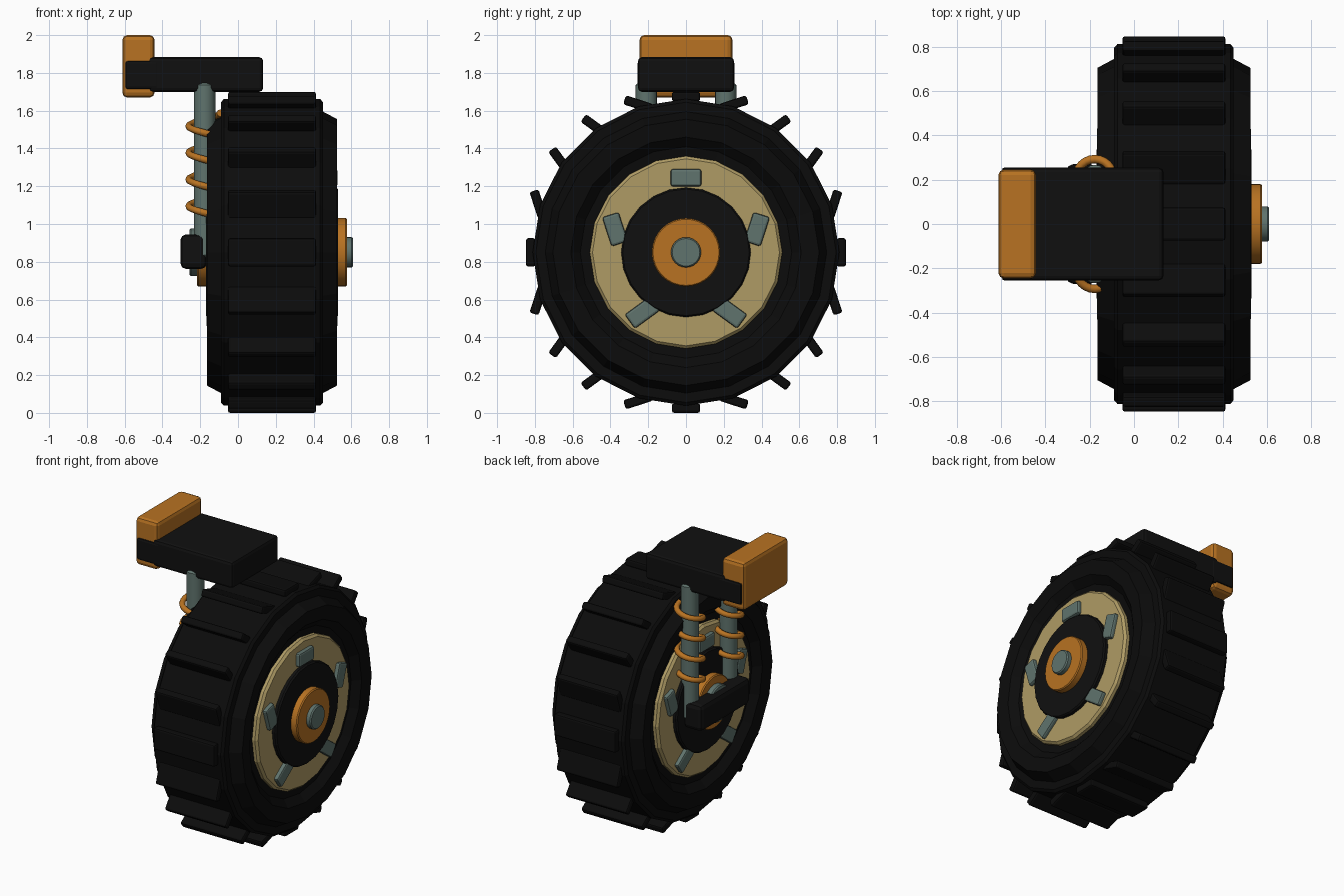
import bpy, bmesh, math
from mathutils import Matrix, Vector

if "Cube" in bpy.data.objects:
    bpy.data.objects.remove(bpy.data.objects["Cube"])

CX, CZ = 0.18, 0.85          # wheel centre


def mat(name, c):
    m = bpy.data.materials.new(name)
    m.diffuse_color = (*c, 1)
    m.use_nodes = True
    m.node_tree.nodes["Principled BSDF"].inputs["Base Color"].default_value = m.diffuse_color
    return m


RUBBER = mat("black rubber", (0.0035, 0.0035, 0.0035))
BLACK = mat("black metal", (0.005, 0.005, 0.005))
SAND = mat("sand", (0.43, 0.33, 0.13))
ORANGE = mat("orange", (0.48, 0.17, 0.016))
STEEL = mat("grey green steel", (0.115, 0.172, 0.153))


def finish(name, bm, material, smooth=None):
    bmesh.ops.recalc_face_normals(bm, faces=bm.faces)
    me = bpy.data.meshes.new(name)
    bm.to_mesh(me)
    bm.free()
    me.materials.append(material)
    ob = bpy.data.objects.new(name, me)
    bpy.context.collection.objects.link(ob)
    if smooth:
        bpy.ops.object.select_all(action='DESELECT')
        ob.select_set(True)
        bpy.context.view_layer.objects.active = ob
        bpy.ops.object.shade_smooth_by_angle(angle=math.radians(smooth))
    return ob


def box(name, lo, hi, material, bevel=0.02, turn=0.0, segments=2):
    """Bevelled box between two corners, turned about x on its own centre."""
    lo, hi = Vector(lo), Vector(hi)
    bm = bmesh.new()
    bmesh.ops.create_cube(bm, size=1)
    bmesh.ops.scale(bm, vec=hi - lo, verts=bm.verts)
    bmesh.ops.bevel(bm, geom=bm.edges[:], offset=bevel, segments=segments,
                    profile=0.5, affect='EDGES')
    bmesh.ops.transform(bm, verts=bm.verts, matrix=Matrix.Translation((lo + hi) / 2)
                        @ Matrix.Rotation(turn, 4, 'X'))
    return finish(name, bm, material)


def lathe(name, profile, sides, material, smooth=None):
    """Spin (x offset, radius) points round the wheel axle."""
    bm = bmesh.new()
    rings = []
    for x, r in profile:
        rings.append([bm.verts.new((CX + x, r * math.cos(a), CZ + r * math.sin(a)))
                      for a in (2 * math.pi * i / sides for i in range(sides))])
    for a, b in zip(rings, rings[1:]):
        for i in range(sides):
            j = (i + 1) % sides
            bm.faces.new((a[i], a[j], b[j], b[i]))
    bm.faces.new(rings[0])
    bm.faces.new(rings[-1])
    return finish(name, bm, material, smooth)


def mirrored(half):
    """Complete a right-hand profile with its left-hand mirror."""
    return [(-x, r) for x, r in half] + [(x, r) for x, r in reversed(half)]


# Tyre: dished sidewalls, shoulders and a raised tread band
lathe("tyre", mirrored([(0.28, 0.48), (0.29, 0.56), (0.335, 0.61), (0.345, 0.705),
                        (0.27, 0.745), (0.27, 0.795), (0.255, 0.812)]), 20, RUBBER)

# Tread lugs
for i in range(20):
    a = 2 * math.pi * i / 20
    y, z = 0.822 * math.cos(a), CZ + 0.825 * math.sin(a)
    box("tread_lug", (CX - 0.233, y - 0.025, z - 0.075),
        (CX + 0.233, y + 0.025, z + 0.075), RUBBER, 0.012, -a)

# Rim and hub stack
lathe("rim", mirrored([(0.32, 0.495), (0.305, 0.51)]), 20, SAND)
lathe("hub_disc", mirrored([(0.35, 0.335), (0.34, 0.343)]), 24, BLACK)
lathe("hub_cap", mirrored([(0.397, 0.175), (0.39, 0.181)]), 32, ORANGE, 30)
lathe("axle", [(-0.438, 0.118), (-0.43, 0.125), (-0.36, 0.125), (-0.36, 0.08),
               (0.422, 0.08), (0.43, 0.073)], 24, STEEL, 30)

# Rim pads on both faces
for side in (-1, 1):
    for i in range(5):
        a = math.pi / 2 + 2 * math.pi * i / 5
        y, z = 0.395 * math.cos(a), CZ + 0.395 * math.sin(a)
        x = CX + side * 0.32
        box("rim_pad", (x - 0.027, y - 0.046, z - 0.081),
            (x + 0.027, y + 0.046, z + 0.081), STEEL, 0.012, -a)

# Struts and coil springs
SX = -0.177
for side in (-1, 1):
    bm = bmesh.new()
    bmesh.ops.create_cone(bm, cap_ends=True, segments=16, radius1=0.057, radius2=0.057,
                          depth=0.93, matrix=Matrix.Translation((SX, side * 0.21, 1.285)))
    rim = [e for e in bm.edges if abs(e.verts[0].co.z - e.verts[1].co.z) < 1e-4]
    bmesh.ops.bevel(bm, geom=rim, offset=0.015, segments=1, affect='EDGES')
    finish("strut", bm, STEEL, 30)

    # Coil wire swept along a helix
    bm = bmesh.new()
    rings, turns, steps, sect = [], 4, 24, 8
    for k in range(turns * steps + 1):
        a = 2 * math.pi * k / steps
        out = Vector((math.cos(a), math.sin(a), 0))
        c = Vector((SX, side * 0.21, 1.588 - 0.141 * k / steps)) + out * 0.083
        rings.append([bm.verts.new(c + out * 0.019 * math.cos(t)
                                   + Vector((0, 0, 0.019 * math.sin(t))))
                      for t in (2 * math.pi * s / sect for s in range(sect))])
    for p, q in zip(rings, rings[1:]):
        for s in range(sect):
            t = (s + 1) % sect
            bm.faces.new((p[s], p[t], q[t], q[s]))
    bm.faces.new(rings[0])
    bm.faces.new(rings[-1])
    finish("coil_spring", bm, ORANGE, 50)

# Lower cross bar, upper arm and mounting block
box("cross_bar", (-0.305, -0.27, 0.762), (-0.165, 0.27, 0.945), BLACK, 0.03)
box("upper_arm", (-0.475, -0.254, 1.70), (0.133, 0.254, 1.883), BLACK, 0.02)
box("arm_end", (-0.597, -0.256, 1.712), (-0.42, 0.256, 1.865), BLACK, 0.015)
box("mounting_block", (-0.612, -0.246, 1.67), (-0.442, 0.246, 2.0), ORANGE, 0.025)
